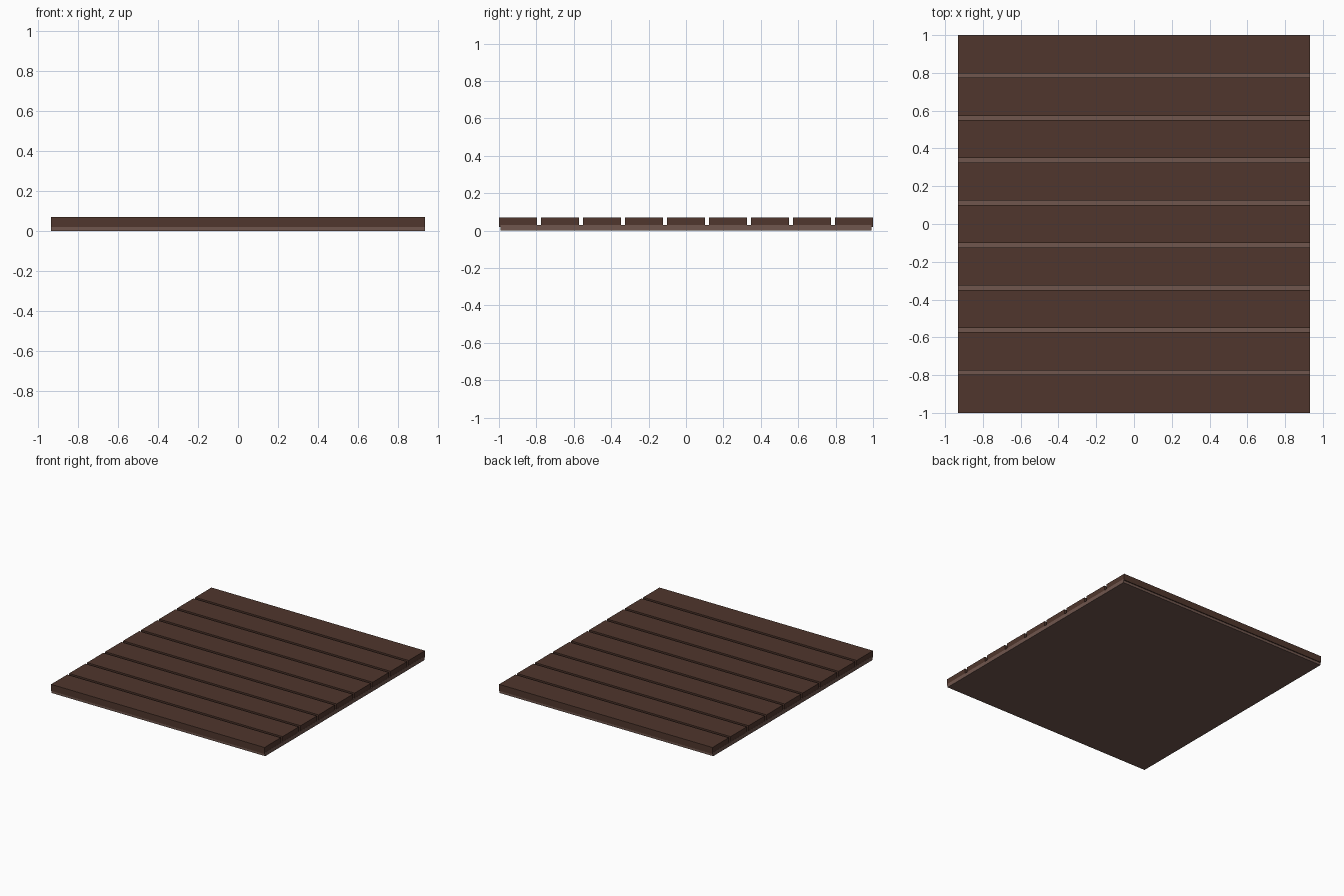
import bpy

if "Cube" in bpy.data.objects:
    bpy.data.objects.remove(bpy.data.objects["Cube"])


def material(name, rgb):
    m = bpy.data.materials.new(name)
    m.diffuse_color = (*rgb, 1)
    m.use_nodes = True
    m.node_tree.nodes["Principled BSDF"].inputs["Base Color"].default_value = m.diffuse_color
    return m


def box(name, y0, y1, z0, z1, half_x, mat):
    bpy.ops.mesh.primitive_cube_add(size=1, location=(0, (y0 + y1) / 2, (z0 + z1) / 2))
    ob = bpy.context.object
    ob.name = name
    ob.scale = (2 * half_x, y1 - y0, z1 - z0)
    bpy.ops.object.transform_apply(location=False, rotation=False, scale=True)
    ob.data.materials.append(mat)
    return ob


dark = material("dark_wood", (0.08, 0.037, 0.026))
light = material("light_wood", (0.16, 0.093, 0.075))

# Backing board, slightly short of the outer planks
box("backing_board", -0.993, 0.993, 0, 0.03, 0.933, light)

# Nine planks sunk a little into the backing board
COUNT, GAP = 9, 0.0225
WIDTH = (2 - (COUNT - 1) * GAP) / COUNT
for i in range(COUNT):
    y = -1 + i * (WIDTH + GAP)
    box(f"plank_{i + 1}", y, y + WIDTH, 0.02, 0.071, 0.932, dark)
